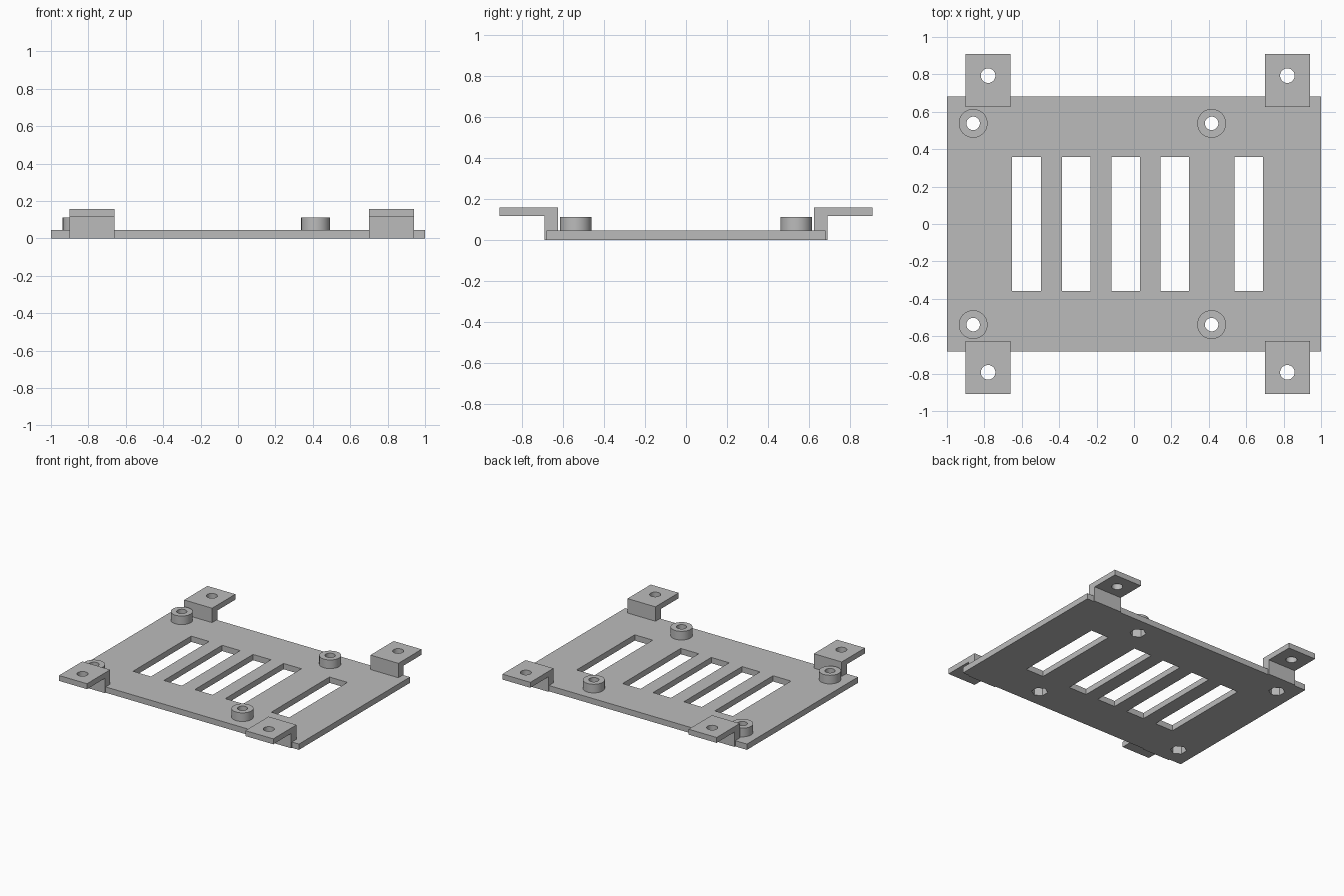
import bpy, bmesh, math
from mathutils import Matrix

cube = bpy.data.objects.get("Cube")
if cube:
    bpy.data.objects.remove(cube, do_unlink=True)

grey = bpy.data.materials.new("plain grey")
grey.use_nodes = True
colour = (0.5, 0.5, 0.5, 1)
grey.diffuse_color = colour
grey.node_tree.nodes["Principled BSDF"].inputs["Base Color"].default_value = colour

PLATE_Y, PLATE_T = 0.681, 0.045
WALL_IN, WALL_OUT = 0.625, 0.69
FLANGE_Y, FLANGE_Z, TOP = 0.91, 0.115, 0.157
BOSS_TOP, POCKET = 0.112, 0.065
BOSSES = [(x, y) for x in (-0.86, 0.415) for y in (-0.538, 0.538)]
BRACKETS = [(x, s) for x in (-0.78, 0.82) for s in (-1, 1)]
HALF_W, HOLE_Y = 0.12, 0.793


def add_box(bm, x0, x1, y0, y1, z0, z1):
    centre = Matrix.Translation(((x0 + x1) / 2, (y0 + y1) / 2, (z0 + z1) / 2))
    size = Matrix.Diagonal((x1 - x0, y1 - y0, z1 - z0, 1))
    bmesh.ops.create_cube(bm, size=1, matrix=centre @ size)


def add_cylinder(bm, x, y, z0, z1, r, sides=48):
    bmesh.ops.create_cone(bm, cap_ends=True, segments=sides, radius1=r, radius2=r,
                          depth=z1 - z0, matrix=Matrix.Translation((x, y, (z0 + z1) / 2)))


def finish(bm, name):
    bmesh.ops.recalc_face_normals(bm, faces=bm.faces)
    mesh = bpy.data.meshes.new(name)
    bm.to_mesh(mesh)
    bm.free()
    mesh.materials.append(grey)
    obj = bpy.data.objects.new(name, mesh)
    bpy.context.scene.collection.objects.link(obj)
    return obj


def cut(obj, *cutters):
    for cutter in cutters:
        mod = obj.modifiers.new("cut", 'BOOLEAN')
        mod.operation, mod.solver, mod.object = 'DIFFERENCE', 'EXACT', cutter
    bpy.context.view_layer.update()
    result = bpy.data.meshes.new_from_object(
        obj.evaluated_get(bpy.context.evaluated_depsgraph_get()))
    obj.modifiers.clear()
    obj.data = result


# Cutters: slots with bracket notches, screw holes, hexagonal nut pockets
bm = bmesh.new()
for x in (-0.575, -0.309, -0.044, 0.218, 0.613):
    add_box(bm, x - 0.077, x + 0.077, -0.357, 0.357, -0.1, 0.3)
for x, s in BRACKETS:
    y0, y1 = sorted((s * WALL_IN, s * 0.8))
    add_box(bm, x - HALF_W, x + HALF_W, y0, y1, -0.1, 0.3)
slot_cutter = finish(bm, "slot_cutter")

bm = bmesh.new()
for x, y in BOSSES:
    add_cylinder(bm, x, y, -0.1, 0.3, 0.036)
for x, s in BRACKETS:
    add_cylinder(bm, x, s * HOLE_Y, -0.1, 0.3, 0.039)
hole_cutter = finish(bm, "hole_cutter")

bm = bmesh.new()
for x, y in BOSSES:
    add_cylinder(bm, x, y, -0.1, POCKET, 0.058, 6)
pocket_cutter = finish(bm, "pocket_cutter")
cutters = (slot_cutter, hole_cutter, pocket_cutter)

# Base plate
bm = bmesh.new()
add_box(bm, -1, 1, -PLATE_Y, PLATE_Y, 0, PLATE_T)
plate = finish(bm, "base_plate")
cut(plate, *cutters)
parts = [plate]

# Round standoffs
for x, y in BOSSES:
    bm = bmesh.new()
    add_cylinder(bm, x, y, PLATE_T, BOSS_TOP, 0.077)
    boss = finish(bm, f"standoff_{'back' if y > 0 else 'front'}_{'left' if x > 0 else 'right'}")
    cut(boss, hole_cutter, pocket_cutter)
    parts.append(boss)

# Mounting brackets: a stepped profile extruded along x
profile = [(WALL_IN, 0), (WALL_OUT, 0), (WALL_OUT, FLANGE_Z),
           (FLANGE_Y, FLANGE_Z), (FLANGE_Y, TOP), (WALL_IN, TOP)]
for x, s in BRACKETS:
    bm = bmesh.new()
    face = bm.faces.new([bm.verts.new((x - HALF_W, s * y, z)) for y, z in profile])
    side = bmesh.ops.extrude_face_region(bm, geom=[face])["geom"]
    bmesh.ops.translate(bm, vec=(2 * HALF_W, 0, 0),
                        verts=[v for v in side if isinstance(v, bmesh.types.BMVert)])
    bracket = finish(bm, f"bracket_{'back' if s > 0 else 'front'}_{'left' if x > 0 else 'right'}")
    cut(bracket, hole_cutter)
    parts.append(bracket)

for cutter in cutters:
    bpy.data.objects.remove(cutter, do_unlink=True)

# Smooth round walls, sharp corners
bpy.ops.object.select_all(action='DESELECT')
for part in parts:
    part.select_set(True)
bpy.context.view_layer.objects.active = plate
bpy.ops.object.shade_smooth_by_angle(angle=math.radians(30))
